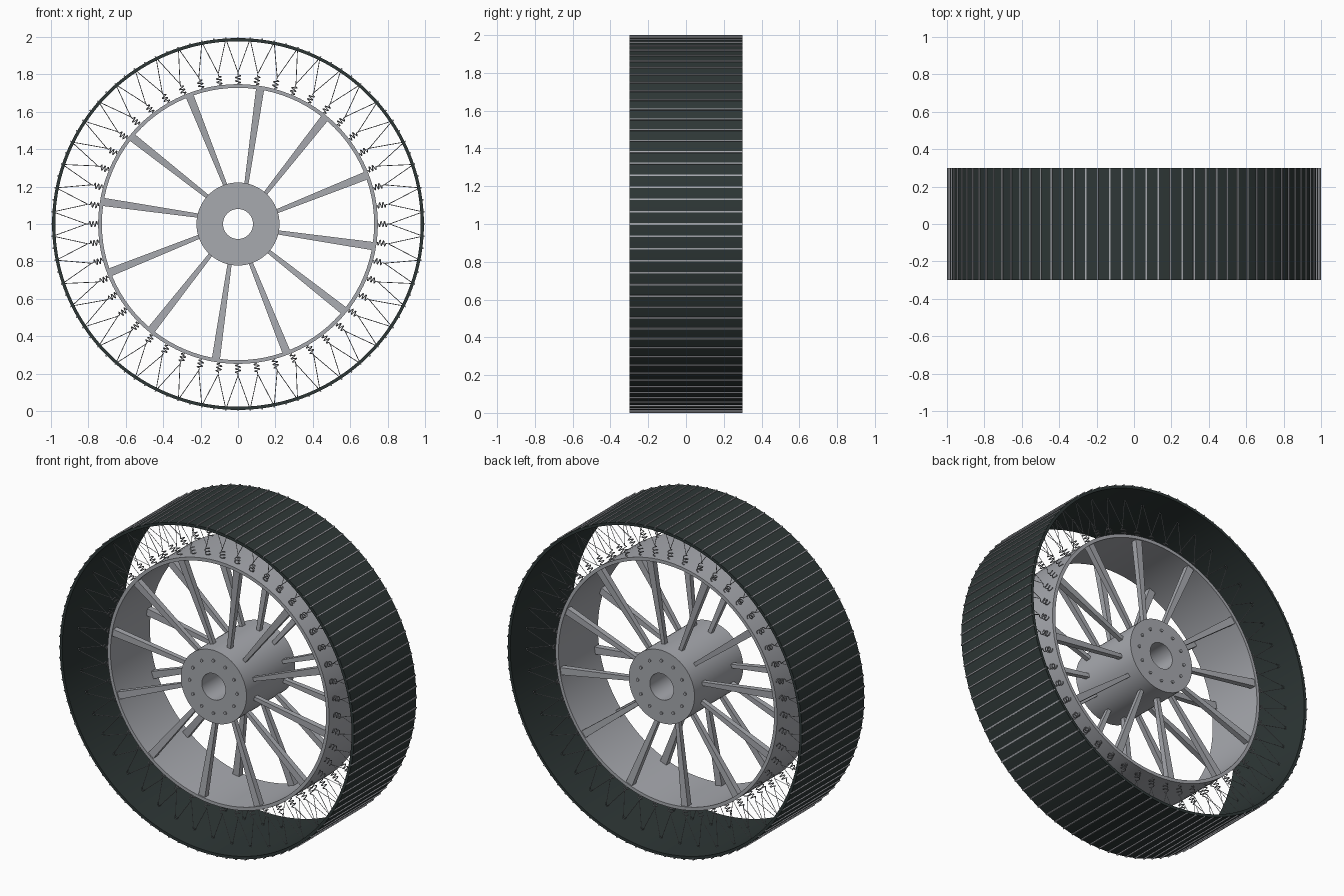
import bpy, bmesh
from math import sin, cos, pi, radians
from mathutils import Vector, Matrix

old = bpy.data.objects.get("Cube")
if old:
    bpy.data.objects.remove(old, do_unlink=True)


def make_material(name, rgb):
    m = bpy.data.materials.new(name)
    m.use_nodes = True
    m.diffuse_color = (*rgb, 1)
    bsdf = m.node_tree.nodes["Principled BSDF"]
    bsdf.inputs["Base Color"].default_value = (*rgb, 1)
    bsdf.inputs["Roughness"].default_value = 0.6
    return m


metal = make_material("grey metal", (0.39, 0.40, 0.43))
rubber = make_material("dark tread", (0.027, 0.038, 0.037))


def polar(angle, r, y):
    """Point on the wheel; angle runs clockwise from the top."""
    return Vector((r * sin(angle), y, 1 + r * cos(angle)))


def finish(name, bm, mat, smooth=False):
    bmesh.ops.recalc_face_normals(bm, faces=bm.faces[:])
    mesh = bpy.data.meshes.new(name)
    bm.to_mesh(mesh)
    bm.free()
    mesh.materials.append(mat)
    ob = bpy.data.objects.new(name, mesh)
    bpy.context.collection.objects.link(ob)
    if smooth:
        bpy.ops.object.select_all(action='DESELECT')
        ob.select_set(True)
        bpy.context.view_layer.objects.active = ob
        bpy.ops.object.shade_smooth_by_angle(angle=radians(30))
    return ob


def tube(name, profile, mat, segments):
    """Revolve a closed (radius, y) profile about the axle."""
    bm = bmesh.new()
    rings = [[bm.verts.new(polar(2 * pi * i / segments, r, y)) for r, y in profile]
             for i in range(segments)]
    n = len(profile)
    for i in range(segments):
        a, b = rings[i], rings[(i + 1) % segments]
        for j in range(n):
            k = (j + 1) % n
            bm.faces.new((a[j], a[k], b[k], b[j]))
    return finish(name, bm, mat, True)


def band(r_in, r_out, half):
    return [(r_in, -half), (r_out, -half), (r_out, half), (r_in, half)]


def add_bar(bm, start, end):
    """Bar between two sections given as (angle, radius, y, half width, half depth)."""
    loops = []
    for angle, r, y, w, d in (start, end):
        side = Vector((cos(angle), 0, -sin(angle)))
        p = polar(angle, r, y)
        loops.append([bm.verts.new(p + side * w * u + Vector((0, d * v, 0)))
                      for u, v in ((-1, -1), (1, -1), (1, 1), (-1, 1))])
    a, b = loops
    bm.faces.new(a)
    bm.faces.new(b)
    for i in range(4):
        k = (i + 1) % 4
        bm.faces.new((a[i], a[k], b[k], b[i]))


def wires(name, paths, radius):
    """Thin round wires along many paths, as one mesh."""
    curve = bpy.data.curves.new(name, 'CURVE')
    curve.dimensions = '3D'
    curve.bevel_depth = radius
    curve.bevel_resolution = 0
    for path in paths:
        s = curve.splines.new('POLY')
        s.points.add(len(path) - 1)
        for pt, co in zip(s.points, path):
            pt.co = (*co, 1)
    curve.materials.append(metal)
    ob = bpy.data.objects.new(name, curve)
    bpy.context.collection.objects.link(ob)
    bpy.ops.object.select_all(action='DESELECT')
    ob.select_set(True)
    bpy.context.view_layer.objects.active = ob
    bpy.ops.object.convert(target='MESH')


# Main rings and the hub
tube("tyre_band", band(0.977, 0.994, 0.3), rubber, 192)
tube("rim", band(0.728, 0.748, 0.19), metal, 96)
tube("hub", band(0.08, 0.222, 0.235), metal, 64)

# Narrow cross ribs around the tread
RIBS = 96
bm = bmesh.new()
for i in range(RIBS):
    a = 2 * pi * i / RIBS
    add_bar(bm, (a, 0.99, 0, 0.004, 0.3), (a, 1.0, 0, 0.004, 0.3))
finish("tread_ribs", bm, metal)

# Two rows of tapered spokes
bm = bmesh.new()
for i in range(12):
    a = 2 * pi * i / 12
    for s in (-1, 1):
        add_bar(bm, (a + radians(12), 0.21, s * 0.14, 0.011, 0.014),
                (a + radians(9.3), 0.735, s * 0.165, 0.022, 0.018))
finish("spokes", bm, metal)

# Bolt heads on both hub faces
bm = bmesh.new()
for i in range(12):
    for s in (-1, 1):
        p = polar(2 * pi * i / 12, 0.16, s * 0.236)
        bmesh.ops.create_cone(bm, cap_ends=True, segments=12, radius1=0.009,
                              radius2=0.009, depth=0.012,
                              matrix=Matrix.Translation(p) @ Matrix.Rotation(pi / 2, 4, 'X'))
finish("hub_bolts", bm, metal, True)

# Coil springs on the rim, each holding a pair of wires to the tyre
COUNT, TURNS, STEPS = 48, 2.5, 30
coils, struts = [], []
for i in range(COUNT):
    a = 2 * pi * i / COUNT
    side = Vector((cos(a), 0, -sin(a)))
    for row in (-0.15, 0.15):
        coil = [polar(a, 0.742, row)]
        for k in range(STEPS + 1):
            t = k / STEPS
            turn = 2 * pi * TURNS * t
            coil.append(polar(a, 0.752 + 0.045 * t, row + 0.014 * cos(turn))
                        + side * 0.014 * sin(turn))
        apex = polar(a, 0.81, row)
        coil.append(apex)
        coils.append(coil)
        for s in (-1, 1):
            struts.append([apex, polar(a + s * pi / COUNT * 0.95, 0.98, row)])
wires("coil_springs", coils, 0.003)
wires("tension_wires", struts, 0.002)
